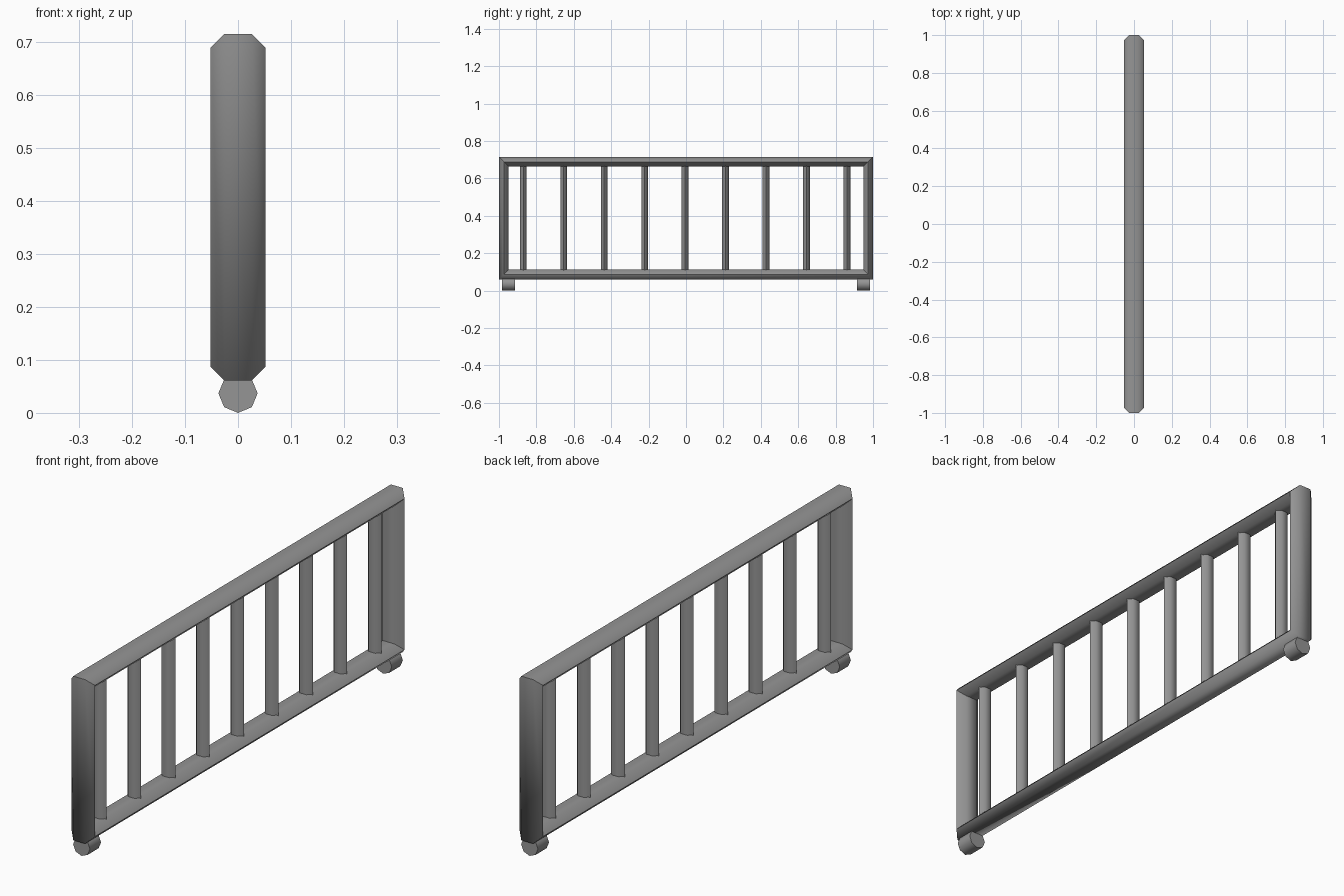
import bpy, bmesh, math

if "Cube" in bpy.data.objects:
    bpy.data.objects.remove(bpy.data.objects["Cube"])

metal = bpy.data.materials.new("plain grey")
metal.diffuse_color = (0.3, 0.3, 0.3, 1)
metal.use_nodes = True
metal.node_tree.nodes["Principled BSDF"].inputs["Base Color"].default_value = metal.diffuse_color


def finish(name, bm, angle):
    bmesh.ops.recalc_face_normals(bm, faces=bm.faces)
    me = bpy.data.meshes.new(name)
    bm.to_mesh(me)
    bm.free()
    me.materials.append(metal)
    ob = bpy.data.objects.new(name, me)
    bpy.context.collection.objects.link(ob)
    bpy.context.view_layer.objects.active = ob
    ob.select_set(True)
    bpy.ops.object.shade_smooth_by_angle(angle=math.radians(angle))
    ob.select_set(False)


def prism(name, ring_a, ring_b, angle):
    bm = bmesh.new()
    a = [bm.verts.new(p) for p in ring_a]
    b = [bm.verts.new(p) for p in ring_b]
    n = len(a)
    for i in range(n):
        bm.faces.new((a[i], a[(i + 1) % n], b[(i + 1) % n], b[i]))
    bm.faces.new(a)
    bm.faces.new(b)
    finish(name, bm, angle)


# Frame: flattened hexagon swept round a mitred rectangle (x, inset from outside)
profile = [(-0.026, 0), (0.026, 0), (0.052, 0.026),
           (0.026, 0.052), (-0.026, 0.052), (-0.052, 0.026)]
bm = bmesh.new()
rings = []
for sy, sz in ((-1, -1), (1, -1), (1, 1), (-1, 1)):
    rings.append([bm.verts.new((x, sy * (1 - d), 0.388 + sz * (0.327 - d)))
                  for x, d in profile])
for r in range(4):
    p, q = rings[r], rings[(r + 1) % 4]
    for i in range(6):
        j = (i + 1) % 6
        bm.faces.new((p[i], p[j], q[j], q[i]))
finish("frame", bm, 60)

# Upright bars
section = [(0.03, 0), (0.015, 0.018), (-0.015, 0.018),
           (-0.03, 0), (-0.015, -0.018), (0.015, -0.018)]
for k in range(9):
    y = -0.87 + k * 0.2163
    prism(f"bar_{k + 1}", [(x, y + v, 0.09) for x, v in section],
          [(x, y + v, 0.69) for x, v in section], 75)

# Feet: short octagonal rollers lying along y
for name, s in (("front_foot", -1), ("back_foot", 1)):
    ring = [(0.037 * math.sin(i * math.pi / 4), 0.037 - 0.037 * math.cos(i * math.pi / 4))
            for i in range(8)]
    prism(name, [(x, s * 0.985, z) for x, z in ring],
          [(x, s * 0.915, z) for x, z in ring], 60)
